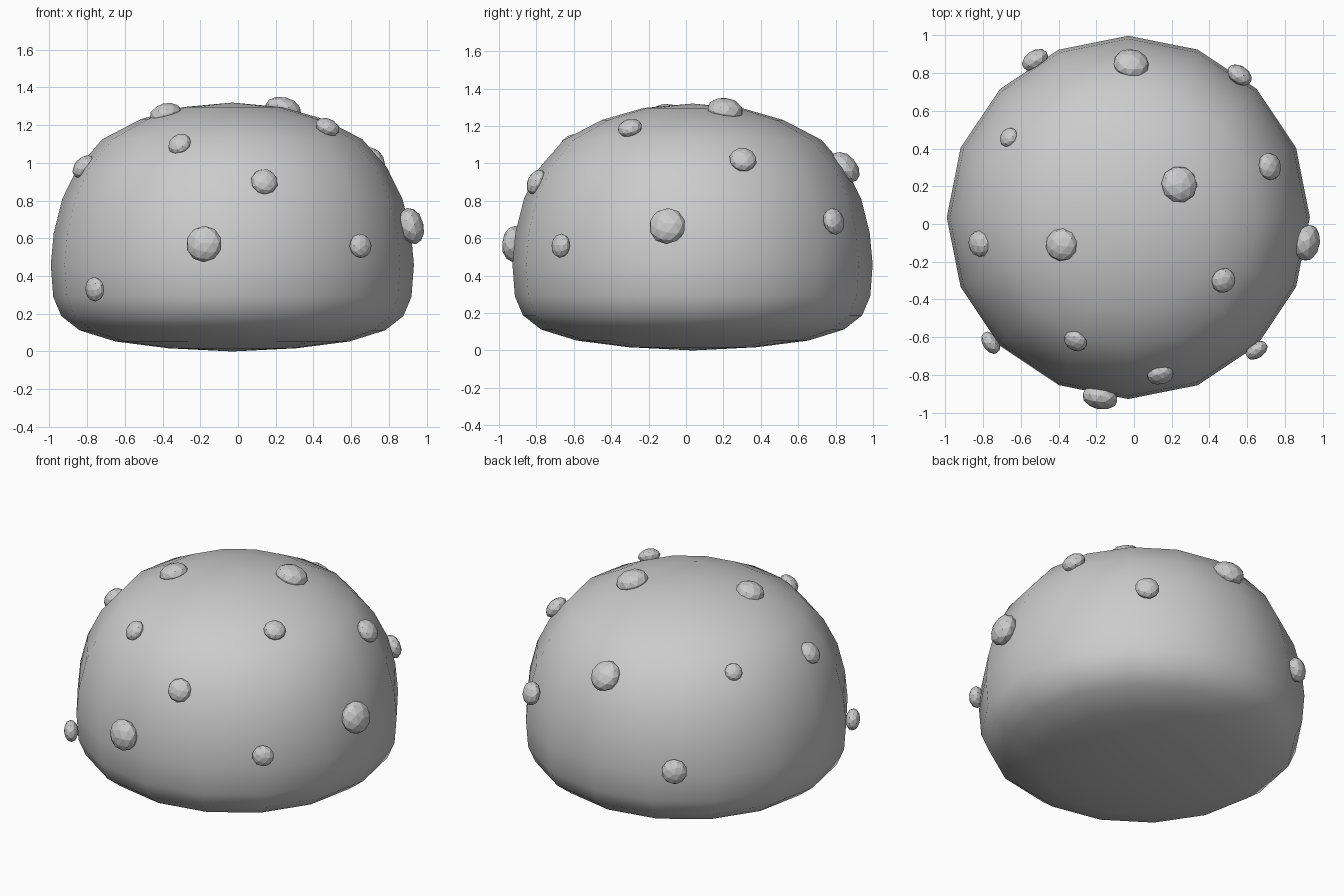
import bpy, bmesh, math
from mathutils import Vector
from mathutils.bvhtree import BVHTree

if "Cube" in bpy.data.objects:
    bpy.data.objects.remove(bpy.data.objects["Cube"])

CX, CY, SIDES = -0.03, 0.035, 16

# Dome body: 16-sided lathe of a (radius, height) profile
profile = [(0.34, 0.017), (0.62, 0.053), (0.81, 0.112), (0.907, 0.188), (0.95, 0.29),
           (0.963, 0.46), (0.947, 0.63), (0.902, 0.81), (0.82, 0.975), (0.69, 1.125),
           (0.485, 1.232), (0.262, 1.296)]
bm = bmesh.new()
rings = []
for r, z in profile:
    rings.append([bm.verts.new((CX + r * math.cos(2 * math.pi * i / SIDES),
                                CY + r * math.sin(2 * math.pi * i / SIDES), z))
                  for i in range(SIDES)])
bottom = bm.verts.new((CX, CY, 0))
top = bm.verts.new((CX, CY, 1.32))
for i in range(SIDES):
    j = (i + 1) % SIDES
    bm.faces.new((bottom, rings[0][j], rings[0][i]))
    bm.faces.new((top, rings[-1][i], rings[-1][j]))
    for a, b in zip(rings, rings[1:]):
        bm.faces.new((a[i], a[j], b[j], b[i]))
bmesh.ops.recalc_face_normals(bm, faces=bm.faces)
for f in bm.faces:
    f.smooth = True
tree = BVHTree.FromBMesh(bm)
mesh = bpy.data.meshes.new("dome_body")
bm.to_mesh(mesh)
bm.free()
bpy.context.collection.objects.link(bpy.data.objects.new("dome_body", mesh))

# Flattened faceted bumps (x, y, z, radius), each lying along the surface
bumps = [
    (-0.18, -0.92, 0.57, 0.097), (-0.76, -0.63, 0.33, 0.066), (0.65, -0.67, 0.56, 0.065),
    (0.14, -0.80, 0.90, 0.072), (-0.31, -0.62, 1.10, 0.064), (-0.385, -0.11, 1.26, 0.087),
    (0.24, 0.21, 1.285, 0.098), (0.475, -0.30, 1.19, 0.067), (0.72, 0.305, 1.02, 0.074),
    (-0.82, -0.105, 0.98, 0.071), (0.92, -0.10, 0.665, 0.099), (-0.015, 0.85, 0.98, 0.096),
    (0.56, 0.79, 0.69, 0.073), (-0.525, 0.87, 0.50, 0.077), (-0.665, 0.46, 1.03, 0.054),
]
for n, (x, y, z, r) in enumerate(bumps, 1):
    p = Vector((x, y, z))
    normal = tree.find_nearest(p)[1]
    bpy.ops.mesh.primitive_ico_sphere_add(subdivisions=2, radius=r, location=p)
    bump = bpy.context.object
    bump.name = f"bump_{n}"
    bump.scale = (1, 1, 0.65)
    bump.rotation_euler = normal.to_track_quat('Z', 'Y').to_euler()
